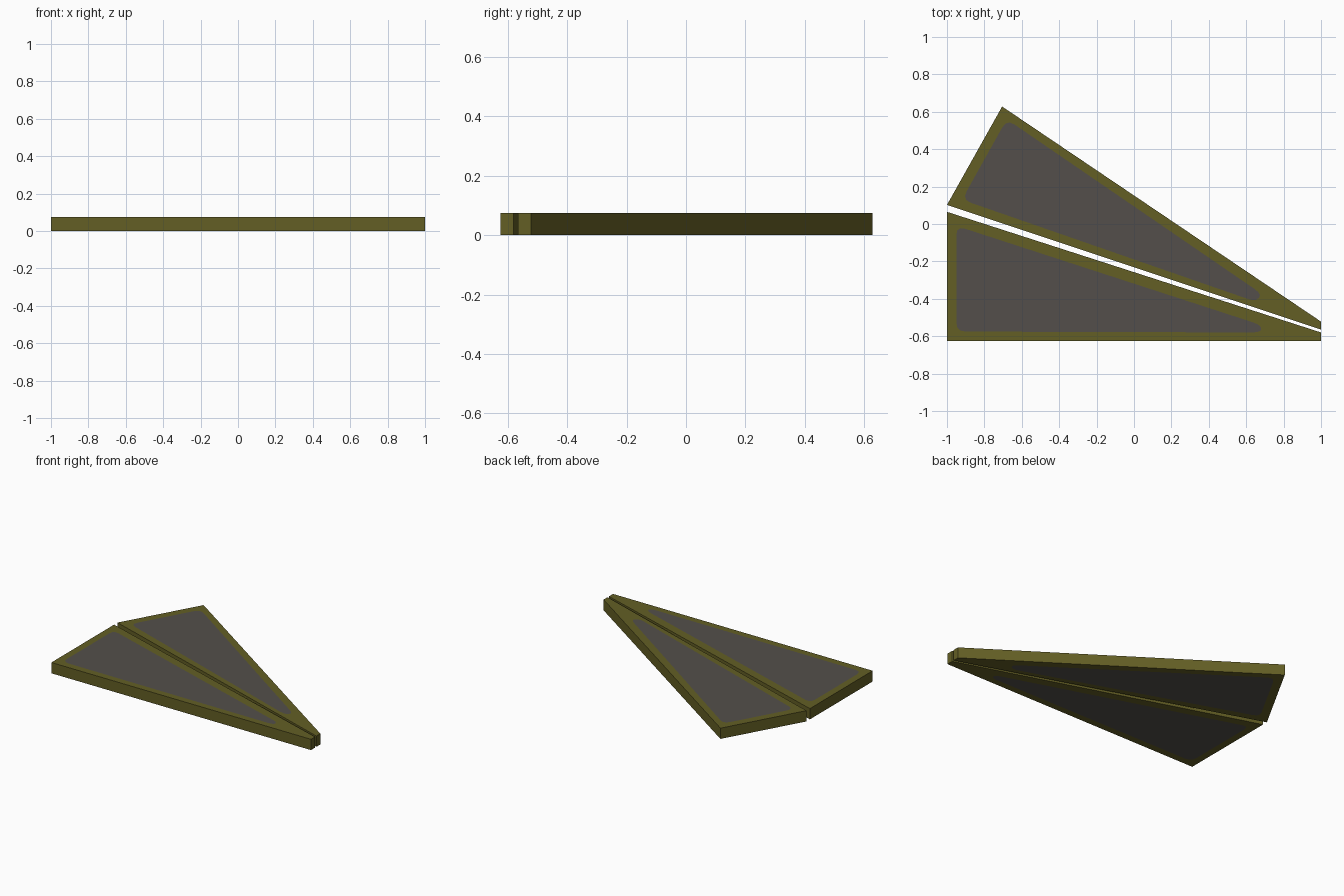
import bpy, bmesh
from mathutils import Vector

if "Cube" in bpy.data.objects:
    bpy.data.objects.remove(bpy.data.objects["Cube"])

HEIGHT = 0.075


def material(name, rgb):
    m = bpy.data.materials.new(name)
    m.diffuse_color = (*rgb, 1)
    m.use_nodes = True
    m.node_tree.nodes["Principled BSDF"].inputs["Base Color"].default_value = m.diffuse_color
    return m


olive = material("olive_frame", (0.125, 0.113, 0.018))
grey = material("warm_grey_panel", (0.088, 0.078, 0.07))


def rounded(points, r, steps=3):
    """For each corner, a short curve of points that rounds it off."""
    corners = []
    for i, p in enumerate(points):
        p = Vector(p)
        a, b = Vector(points[i - 1]), Vector(points[(i + 1) % len(points)])
        s = p + (a - p).normalized() * min(r, (a - p).length * 0.45)
        e = p + (b - p).normalized() * min(r, (b - p).length * 0.45)
        corners.append([s * (1 - t) ** 2 + p * 2 * t * (1 - t) + e * t * t
                        for t in [k / steps for k in range(steps + 1)]])
    return corners


def wedge(name, outline, inlay):
    """Slab with an olive rim and a grey inlay cut into both broad faces."""
    bm = bmesh.new()
    n = len(outline)
    corners = rounded(inlay, 0.05)
    rims = []
    for z in (0, HEIGHT):
        rim = [bm.verts.new((x, y, z)) for x, y in outline]
        inner = [[bm.verts.new((p.x, p.y, z)) for p in c] for c in corners]
        bm.faces.new([v for c in inner for v in c]).material_index = 1
        for i in range(n):
            j = (i + 1) % n
            for a, b in zip(inner[i], inner[i][1:]):
                bm.faces.new((rim[i], b, a))
            bm.faces.new((rim[i], rim[j], inner[j][0], inner[i][-1]))
        rims.append(rim)
    # side walls
    for i in range(n):
        j = (i + 1) % n
        bm.faces.new((rims[0][i], rims[0][j], rims[1][j], rims[1][i]))
    bmesh.ops.recalc_face_normals(bm, faces=bm.faces)
    mesh = bpy.data.meshes.new(name)
    bm.to_mesh(mesh)
    bm.free()
    mesh.materials.append(olive)
    mesh.materials.append(grey)
    bpy.context.collection.objects.link(bpy.data.objects.new(name, mesh))


# front wedge, square to the axes
wedge("front_wedge",
      [(-1, -0.625), (1, -0.625), (1, -0.58), (-1, 0.065)],
      [(-0.95, -0.575), (0.68, -0.58), (0.68, -0.54), (-0.95, -0.01)])

# rear wedge, fanned out from the narrow end
wedge("rear_wedge",
      [(-1, 0.102), (1, -0.565), (1, -0.522), (-0.705, 0.628)],
      [(-0.92, 0.13), (0.65, -0.415), (0.685, -0.375), (-0.68, 0.56)])
